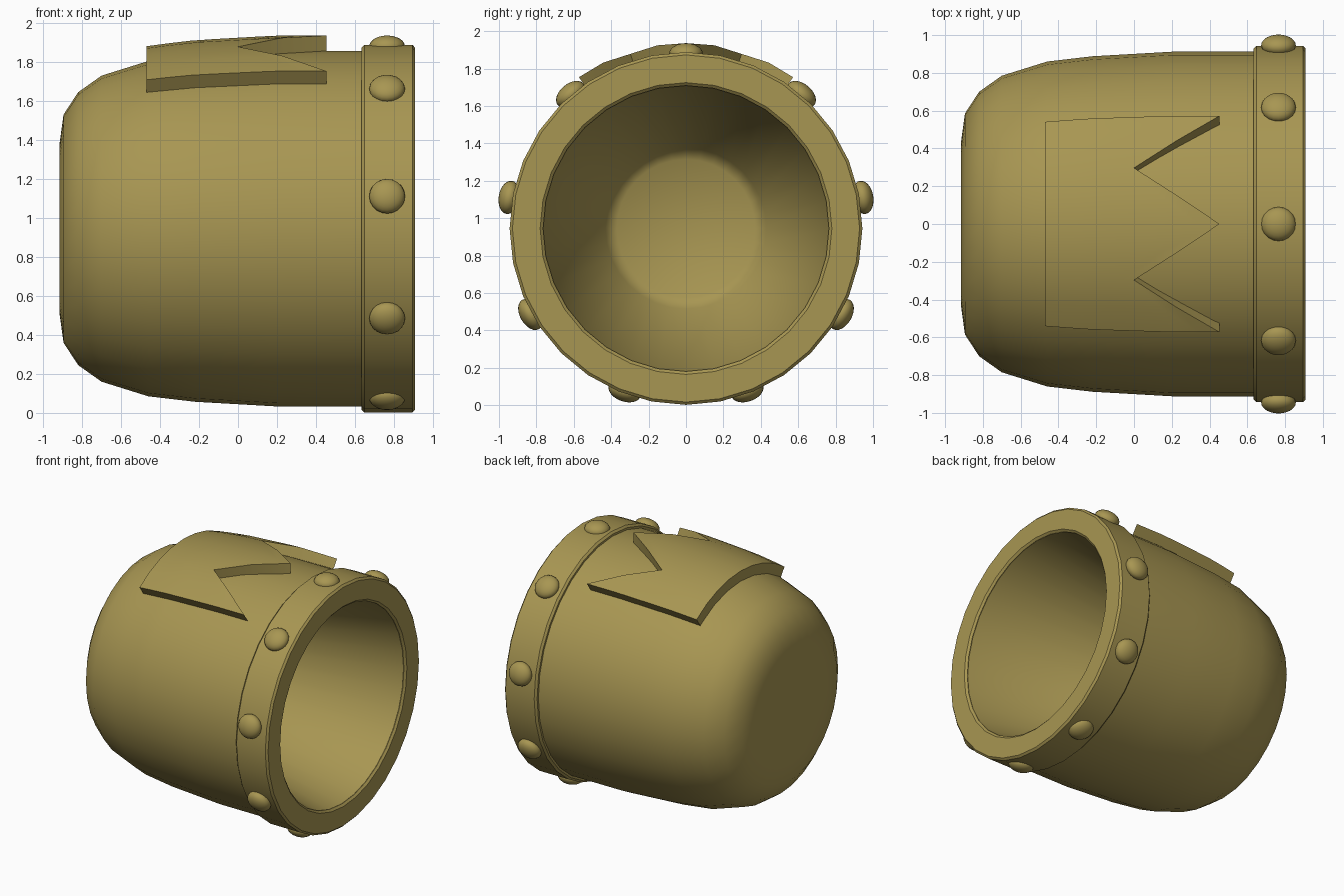
import bpy, bmesh
from math import sin, cos, pi, radians
from mathutils import Matrix, Vector

old = bpy.data.objects.get("Cube")
if old:
    bpy.data.objects.remove(old, do_unlink=True)

AXIS_Z = 0.945
SIDES = 32

gold = bpy.data.materials.new("dull gold")
gold.use_nodes = True
COLOR = (0.39, 0.305, 0.085, 1)
gold.diffuse_color = COLOR
gold.node_tree.nodes["Principled BSDF"].inputs["Base Color"].default_value = COLOR


def around(x, r, angle):
    """Point at distance r from the long axis, angle measured from straight up."""
    return Vector((x, r * sin(angle), AXIS_Z + r * cos(angle)))


def finish(name, bm, sharp=35):
    bmesh.ops.recalc_face_normals(bm, faces=bm.faces)
    mesh = bpy.data.meshes.new(name)
    bm.to_mesh(mesh)
    bm.free()
    obj = bpy.data.objects.new(name, mesh)
    bpy.context.collection.objects.link(obj)
    mesh.materials.append(gold)
    bpy.ops.object.select_all(action='DESELECT')
    obj.select_set(True)
    bpy.context.view_layer.objects.active = obj
    bpy.ops.object.shade_smooth_by_angle(angle=radians(sharp))
    return obj


def lathe(name, profile, closed=False, sharp=35):
    """Revolve (x, radius) points about the long axis; open ends are capped."""
    bm = bmesh.new()
    rings = [[bm.verts.new(around(x, r, 2 * pi * i / SIDES)) for i in range(SIDES)]
             for x, r in profile]
    pairs = list(zip(rings, rings[1:]))
    if closed:
        pairs.append((rings[-1], rings[0]))
    for a, b in pairs:
        for i in range(SIDES):
            j = (i + 1) % SIDES
            bm.faces.new((a[i], a[j], b[j], b[i]))
    if not closed:
        bm.faces.new(rings[0])
        bm.faces.new(rings[-1])
    return finish(name, bm, sharp)


# Hollow cup: outer wall, then a tapering bore down to a small floor
outer = [(-0.915, 0.44), (-0.895, 0.585), (-0.82, 0.70), (-0.70, 0.785),
         (-0.46, 0.86), (-0.22, 0.888), (0.2, 0.912), (0.89, 0.912)]
inner = [(0.89, 0.765), (-0.70, 0.43), (-0.74, 0.37)]
lathe("cup_body", outer + inner, sharp=50)

# Raised band around the mouth with chamfered edges
lathe("rim_band", [(0.633, 0.90), (0.633, 0.928), (0.648, 0.943), (0.895, 0.943),
                   (0.909, 0.928), (0.909, 0.78), (0.895, 0.764), (0.87, 0.775)],
      closed=True, sharp=25)

# Domed rivets spaced evenly around the band
RIVETS = 9
for k in range(RIVETS):
    a = 2 * pi * k / RIVETS
    bm = bmesh.new()
    bmesh.ops.create_uvsphere(bm, u_segments=20, v_segments=12, radius=1)
    place = Matrix.Translation((0.765, 0.96 * sin(a), AXIS_Z + 0.005 + 0.93 * cos(a)))
    turn = Matrix.Rotation(-a, 4, 'X')
    bmesh.ops.transform(bm, verts=bm.verts,
                        matrix=place @ turn @ Matrix.Diagonal((0.092, 0.09, 0.056, 1)))
    finish(f"rivet_{k + 1}", bm, 60)


# Crown-shaped plate wrapped over the top of the cup
def wall_radius(x):
    for (x0, r0), (x1, r1) in zip(outer, outer[1:]):
        if x0 <= x <= x1:
            return r0 + (r1 - r0) * (x - x0) / (x1 - x0)


HALF = radians(35.3)
COLS, ROWS = 8, 8
bm = bmesh.new()
layers = []
for lift in (0.079, -0.01):
    grid = []
    for c in range(COLS + 1):
        t = 2 * c / COLS - 1
        tooth = abs(2 * abs(t) - 1)            # 1 at the points, 0 in the notches
        end = 0.453 * tooth
        column = []
        for n in range(ROWS + 1):
            x = -0.47 + (end + 0.47) * n / ROWS
            column.append(bm.verts.new(around(x, wall_radius(x) + lift, t * HALF)))
        grid.append(column)
    for c in range(COLS):
        for n in range(ROWS):
            bm.faces.new((grid[c][n], grid[c + 1][n], grid[c + 1][n + 1], grid[c][n + 1]))
    layers.append(grid)


def border(grid):
    return (grid[0][:-1] + [col[-1] for col in grid[:-1]]
            + grid[-1][:0:-1] + [col[0] for col in grid[:0:-1]])


top, low = border(layers[0]), border(layers[1])
for i in range(len(top)):
    j = (i + 1) % len(top)
    bm.faces.new((top[i], top[j], low[j], low[i]))
finish("crown_plate", bm)
